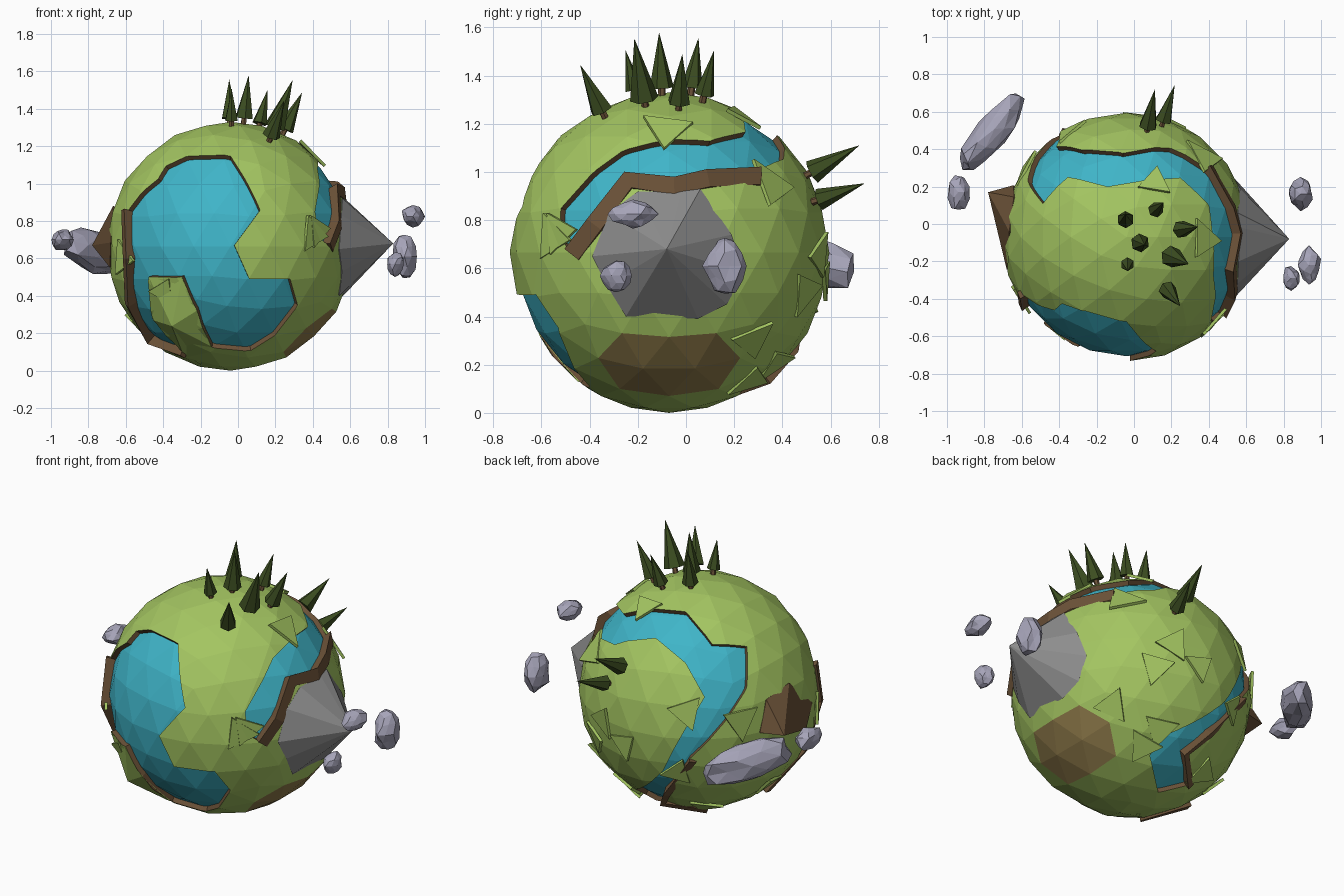
import bpy, bmesh, random
from math import radians, sin, cos, pi, sqrt
from mathutils import Vector, Matrix

if "Cube" in bpy.data.objects:
    bpy.data.objects.remove(bpy.data.objects["Cube"])

random.seed(4)
C, R = Vector((-0.04, -0.07, 0.665)), 0.665


def mat(name, *rgb):
    m = bpy.data.materials.new(name)
    m.diffuse_color = (*rgb, 1)
    m.use_nodes = True
    m.node_tree.nodes["Principled BSDF"].inputs["Base Color"].default_value = m.diffuse_color
    return m


GRASS = mat("grass", .37, .56, .12)
SOIL = mat("soil", .15, .085, .04)
DIRT = mat("dirt", .28, .2, .07)
WATER = mat("water", .05, .46, .58)
STONE = mat("stone", .27, .27, .27)
SPACE_ROCK = mat("space_rock", .38, .37, .48)
LEAF = mat("pine", .045, .075, .015)


def make(name, bm, *mats):
    bmesh.ops.recalc_face_normals(bm, faces=bm.faces[:])
    me = bpy.data.meshes.new(name)
    bm.to_mesh(me)
    bm.free()
    for m in mats:
        me.materials.append(m)
    ob = bpy.data.objects.new(name, me)
    bpy.context.collection.objects.link(ob)
    return ob


# views used to place outlines on the globe: origin, scale, right, up, toward
k, s, c = sqrt(.5), sin(radians(25)), cos(radians(25))
VIEWS = {
    'F': (C.x, C.z, R, (1, 0, 0), (0, 0, 1), (0, -1, 0)),
    'R': (C.y, C.z, R, (0, 1, 0), (0, 0, 1), (1, 0, 0)),
    'T': (C.x, C.y, R, (1, 0, 0), (0, 1, 0), (0, 0, 1)),
    'B': (698, 690, 121, (-k, -k, 0), (k*s, -k*s, c), (-k*c, k*c, s)),
    'K': (1122, 704, 121, (-k, k, 0), (k*s, k*s, c), (k*c, k*c, -s)),
}


def cast(view, u, v):
    u0, v0, sc, r, up, f = VIEWS[view]
    a, b = (u - u0) / sc, (v - v0) / sc
    if view in 'BK':
        b = -b
    w = sqrt(max(0, 1 - a*a - b*b))
    return (a*Vector(r) + b*Vector(up) + w*Vector(f)).normalized()


# outlines of the front lake and the river (pairs of banks)
lake = [cast('F', *p) for p in (
    (-.26, 1.15), (-.04, 1.15), (.12, .86), (-.02, .67), (.06, .49), (.28, .49),
    (.32, .35), (.2, .19), (.07, .1), (-.14, .12), (-.22, .32), (-.3, .5),
    (-.48, .5), (-.46, .27), (-.3, .1), (-.47, .16), (-.57, .35), (-.58, .6),
    (-.59, .86), (-.43, 1.03), (-.39, 1.1))]
river = [(cast(*a), cast(*b)) for a, b in (
    (('R', -.53, .72), ('R', -.49, .68)), (('R', -.52, .85), ('R', -.4, .8)),
    (('R', -.27, 1.09), ('R', -.25, .99)), (('R', -.05, 1.14), ('R', -.05, .97)),
    (('R', .1, 1.13), ('R', .08, 1.0)), (('R', .25, 1.17), ('R', .3, 1.01)),
    (('T', .1, .24), ('T', .2, .41)), (('T', -.14, .2), ('T', -.06, .38)),
    (('B', 697, 645), ('B', 668, 662)), (('B', 733, 650), ('B', 684, 698)),
    (('B', 728, 692), ('B', 664, 728)), (('B', 703, 725), ('K', 1233, 697)),
    (('K', 1237, 712), ('K', 1222, 718)), (('K', 1205, 748), ('K', 1165, 752)),
    (('K', 1178, 770), ('K', 1146, 772)), (('K', 1178, 800), ('K', 1150, 806)))]


def cutter(name, outline, caps):
    bm = bmesh.new()
    vs = [bm.verts.new(C + d * 1.7) for d in outline]
    o = bm.verts.new(C)
    for i in range(len(vs)):
        bm.faces.new((vs[i - 1], vs[i], o))
    for f in caps:
        bm.faces.new([vs[i] for i in f])
    bmesh.ops.triangulate(bm, faces=bm.faces[:])
    for f in bm.faces:
        f.material_index = 1
    ob = make(name, bm, GRASS, SOIL, DIRT)
    ob.hide_render = True
    return ob


n, m = len(lake), len(river)
lake_cut = cutter("lake_cutter", lake, [range(n)])
river_cut = cutter("river_cutter", [a for a, b in river] + [b for a, b in river][::-1],
                   [(i, i + 1, 2*m - 2 - i, 2*m - 1 - i) for i in range(m - 1)])

# land shell with a dirt patch, carved by the water outlines
bm = bmesh.new()
bmesh.ops.create_icosphere(bm, subdivisions=3, radius=R, matrix=Matrix.Translation(C))
patch = cast('R', -.08, .16)
for f in bm.faces:
    if (f.calc_center_median() - C).normalized().dot(patch) > cos(radians(20)):
        f.material_index = 2
land = make("land", bm, GRASS, SOIL, DIRT)
for cut in (lake_cut, river_cut):
    mod = land.modifiers.new(cut.name, 'BOOLEAN')
    mod.operation, mod.solver, mod.object = 'DIFFERENCE', 'EXACT', cut
dg = bpy.context.evaluated_depsgraph_get()
land.data = bpy.data.meshes.new_from_object(land.evaluated_get(dg))
land.modifiers.clear()
for cut in (lake_cut, river_cut):
    bpy.data.objects.remove(cut)

# water
bm = bmesh.new()
bmesh.ops.create_icosphere(bm, subdivisions=3, radius=.637, matrix=Matrix.Translation(C))
make("water", bm, WATER)


# raised soil banks
def bank(name, dirs, side, width=.04, low=.68):
    bm = bmesh.new()
    rings = []
    for i, d in enumerate(dirs):
        t = dirs[min(i + 1, len(dirs) - 1)] - dirs[max(i - 1, 0)]
        out = d.cross(t).normalized() * side * width
        rings.append([bm.verts.new(C + p) for p in
                      (d*.62, d*.688, d*low + out, d*.62 + out)])
    for a, b in zip(rings, rings[1:]):
        for j in range(4):
            bm.faces.new((a[j-1], a[j], b[j], b[j-1]))
    bm.faces.new(rings[0])
    bm.faces.new(rings[-1])
    make(name, bm, SOIL)


bank("lake_bank", lake[14:19], 1)
bank("river_bank_east", [b for a, b in river[:6]], -1, .07, .662)
bank("river_bank_low", [a for a, b in river[12:]], 1, .04, .67)


# stone mountain, soil peak and the bulging grass headland in the lake
def peak(name, view, pts, apex, material):
    bm = bmesh.new()
    vs = [bm.verts.new(C + cast(view, *p) * .664) for p in pts]
    top, o = bm.verts.new(apex), bm.verts.new(C + (Vector(apex) - C) * .4)
    for i in range(len(vs)):
        bm.faces.new((vs[i-1], vs[i], top))
        bm.faces.new((vs[i], vs[i-1], o))
    make(name, bm, material)


peak("mountain", 'R', ((-.39, .65), (-.32, .83), (-.2, .92), (-.02, .92), (.06, .93), (.19, .74),
     (.24, .58), (.17, .45), (.05, .39), (-.25, .4), (-.33, .53)), (.83, -.08, .68), STONE)
peak("soil_peak", 'B', ((740, 738), (748, 705), (775, 690), (803, 712), (795, 738)),
     (-.78, .17, .67), SOIL)
peak("headland", 'F', ((-.475, .495), (-.3, .495), (-.22, .32), (-.145, .13), (-.2, .03),
     (-.3, .1), (-.455, .27)), C + cast('F', -.33, .27) * .72, GRASS)


# lifted triangular turf plates
def turf(i, view, u, v, size, turn):
    d = cast(view, u, v)
    M = (Matrix.Translation(C + d * .66) @ d.to_track_quat('Z', 'Y').to_matrix().to_4x4()
         @ Matrix.Rotation(turn, 4, 'Z') @ Matrix.Rotation(radians(7), 4, 'X'))
    bm = bmesh.new()
    bmesh.ops.create_cone(bm, cap_ends=True, segments=3, radius1=size, radius2=size,
                          depth=.016, matrix=M)
    make(f"turf_plate_{i}", bm, GRASS)


for i, p in enumerate((
        ('F', -.4, .42, .09), ('F', .43, .75, .1), ('F', -.62, .6, .11), ('R', -.08, 1.18, .12),
        ('R', -.56, .73, .11), ('R', .36, .95, .13), ('R', .28, .3, .11), ('R', .5, .5, .11),
        ('R', .27, .13, .11), ('B', 665, 712, .11), ('B', 607, 740, .1), ('B', 657, 772, .1),
        ('B', 720, 725, .12), ('B', 757, 790, .1), ('B', 640, 603, .1), ('K', 1175, 660, .11),
        ('K', 1158, 747, .11), ('K', 1195, 788, .11))):
    turf(i, *p, random.uniform(0, 2 * pi))


# pine trees standing along the surface normal
def tree(i, d, h):
    M = Matrix.Translation(C + d * .64) @ d.to_track_quat('Z', 'Y').to_matrix().to_4x4()
    bm = bmesh.new()
    bmesh.ops.create_cone(bm, cap_ends=True, segments=6, radius1=.016, radius2=.014,
                          depth=.1, matrix=M @ Matrix.Translation((0, 0, .04)))
    make(f"trunk_{i}", bm, SOIL)
    bm = bmesh.new()
    bmesh.ops.create_cone(bm, cap_ends=True, segments=6, radius1=.22 * h, radius2=0,
                          depth=h, matrix=M @ Matrix.Translation((0, 0, .05 + h / 2)))
    make(f"pine_{i}", bm, LEAF)


trees = [(cast('T', x, y), h) for x, y, h in (
    (-.045, .02, .21), (.11, .07, .19), (.03, -.1, .23), (-.035, -.21, .17),
    (.24, -.03, .22), (.19, -.17, .27), (.17, -.34, .22))]
trees += [(Vector((.15, .78, .44)).normalized(), .23), (Vector((.25, .79, .28)).normalized(), .21)]
for i, t in enumerate(trees):
    tree(i, *t)


# floating rocks
def rock(name, loc, half, aim=(1, 0, 0)):
    bm = bmesh.new()
    bmesh.ops.create_icosphere(bm, subdivisions=2, radius=1)
    q = Vector(aim).to_track_quat('X', 'Z').to_matrix()
    for v in bm.verts:
        p = v.co * random.uniform(.82, 1.1)
        v.co = Vector(loc) + q @ Vector([a * b for a, b in zip(p, half)])
    make(name, bm, SPACE_ROCK)


rock("rock_large", (-.76, .49, .64), (.28, .09, .12), (.33, .42, -.12))
rock("rock_left_small", (-.94, .17, .7), (.06, .1, .06))
rock("rock_right_high", (.935, -.22, .825), (.064, .1, .055))
rock("rock_right_back", (.89, .16, .61), (.065, .085, .12))
rock("rock_right_low", (.84, -.29, .57), (.05, .065, .065))
